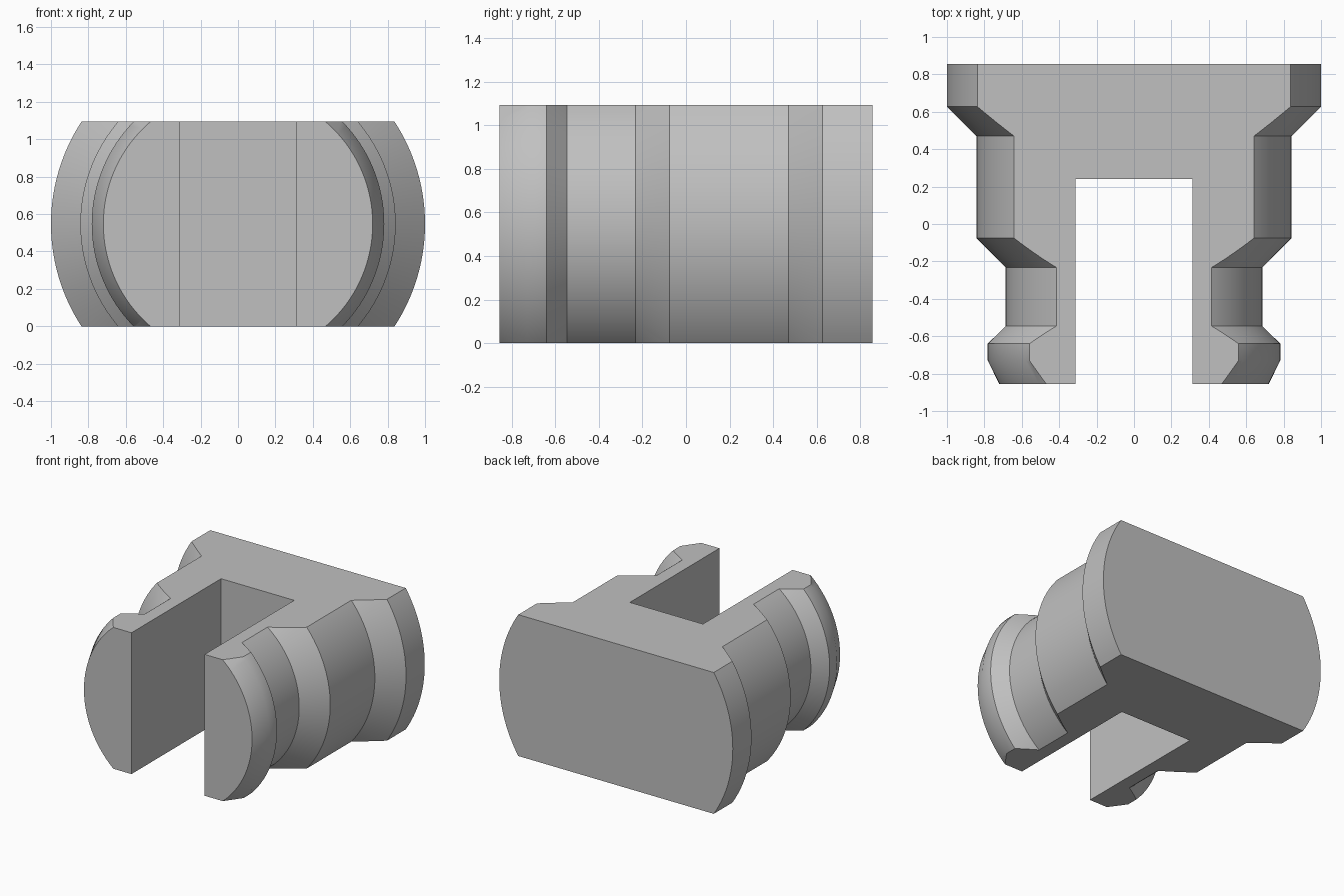
import bpy
import bmesh
import math
from mathutils import Matrix, Vector

cube = bpy.data.objects.get("Cube")
if cube:
    bpy.data.objects.remove(cube, do_unlink=True)

HEIGHT = 1.094
MID = HEIGHT / 2


def make_object(name, bm):
    bmesh.ops.recalc_face_normals(bm, faces=bm.faces)
    mesh = bpy.data.meshes.new(name)
    bm.to_mesh(mesh)
    bm.free()
    obj = bpy.data.objects.new(name, mesh)
    bpy.context.collection.objects.link(obj)
    return obj


def make_box(name, low, high):
    low, high = Vector(low), Vector(high)
    bm = bmesh.new()
    bmesh.ops.create_cube(bm, size=1, matrix=Matrix.Translation((low + high) / 2)
                          @ Matrix.Diagonal((high - low).to_4d()))
    obj = make_box_hidden = make_object(name, bm)
    obj.hide_render = True
    return obj


def apply_boolean(target, cutter, operation):
    mod = target.modifiers.new(operation.title(), 'BOOLEAN')
    mod.operation = operation
    mod.solver = 'EXACT'
    mod.object = cutter
    bpy.ops.object.modifier_apply(modifier=mod.name)
    bpy.data.objects.remove(cutter, do_unlink=True)


# Stepped round body, turned about the y axis: (radius, y) from front to back
profile = [(0.72, -0.856), (0.782, -0.73), (0.782, -0.64), (0.687, -0.546),
           (0.687, -0.232), (0.843, -0.076), (0.843, 0.47), (1.0, 0.627), (1.0, 0.856)]
bm = bmesh.new()
verts = [bm.verts.new((r, y, MID)) for r, y in profile]
edges = [bm.edges.new(pair) for pair in zip(verts, verts[1:])]
bmesh.ops.spin(bm, geom=verts + edges, cent=(0, 0, MID), axis=(0, 1, 0),
               angle=math.tau, steps=128)
bmesh.ops.remove_doubles(bm, verts=bm.verts, dist=0.0001)
bmesh.ops.holes_fill(bm, edges=[e for e in bm.edges if e.is_boundary], sides=0)
body = make_object("slotted_clip_body", bm)
bpy.context.view_layer.objects.active = body
body.select_set(True)

# Flat top and bottom, then the open slot between the two prongs
apply_boolean(body, make_box("flats_cutter", (-2, -2, 0), (2, 2, HEIGHT)), 'INTERSECT')
apply_boolean(body, make_box("slot_cutter", (-0.313, -2, -1), (0.313, 0.24, 2)), 'DIFFERENCE')

# Smooth round surfaces with crisp steps
bpy.ops.object.shade_smooth_by_angle(angle=math.radians(30))

# Single plain grey
grey = bpy.data.materials.new("light_grey")
grey.use_nodes = True
color = (0.53, 0.53, 0.53, 1)
grey.diffuse_color = color
grey.node_tree.nodes["Principled BSDF"].inputs["Base Color"].default_value = color
body.data.materials.clear()
body.data.materials.append(grey)
